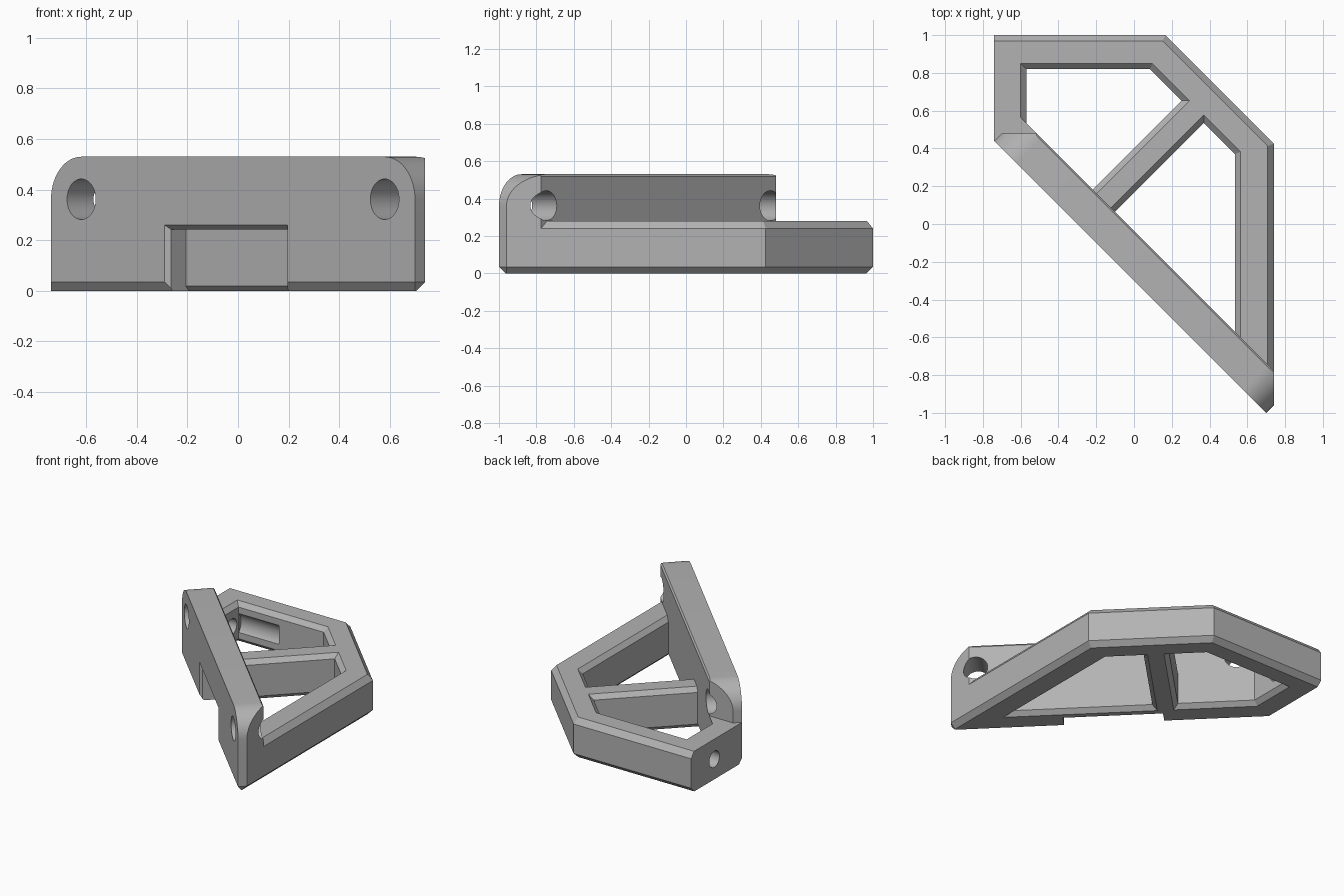
import bpy, bmesh
from math import sin, cos, radians, pi, sqrt
from mathutils import Vector

if "Cube" in bpy.data.objects:
    bpy.data.objects.remove(bpy.data.objects["Cube"], do_unlink=True)

grey = bpy.data.materials.new("plain grey")
grey.use_nodes = True
tone = (0.45, 0.45, 0.45, 1)
grey.diffuse_color = tone
grey.node_tree.nodes["Principled BSDF"].inputs["Base Color"].default_value = tone

# Plate frame: t runs along the diagonal, n from its outer face inward
T = Vector((1, -1, 0)) / sqrt(2)
N = Vector((1, 1, 0)) / sqrt(2)
ORIGIN = T * 0.184 - N * 0.212
THICK = 0.187
HALF = 1.018
HEIGHT = 0.53
ROUND = 0.17


def at(t, n, z):
    return ORIGIN + T * t + N * n + Vector((0, 0, z))


def loft(name, rings, trims=()):
    """Closed solid through matching rings, trimmed by (point, normal) planes."""
    bm = bmesh.new()
    loops = [[bm.verts.new(p) for p in ring] for ring in rings]
    for a, b in zip(loops, loops[1:]):
        for i in range(len(a)):
            j = (i + 1) % len(a)
            bm.faces.new((a[i], a[j], b[j], b[i]))
    bm.faces.new(loops[0][::-1])
    bm.faces.new(loops[-1])
    for point, normal in trims:
        cut = bmesh.ops.bisect_plane(bm, geom=bm.verts[:] + bm.edges[:] + bm.faces[:],
                                     plane_co=point, plane_no=normal, clear_outer=True)
        edges = [g for g in cut["geom_cut"] if isinstance(g, bmesh.types.BMEdge)]
        bmesh.ops.edgeloop_fill(bm, edges=edges)
    bmesh.ops.recalc_face_normals(bm, faces=bm.faces[:])
    mesh = bpy.data.meshes.new(name)
    bm.to_mesh(mesh)
    bm.free()
    mesh.materials.append(grey)
    obj = bpy.data.objects.new(name, mesh)
    bpy.context.collection.objects.link(obj)
    return obj


def outline(sides, z, grow, low):
    """Plan polygon from sides (angle, distance, low share, high share)."""
    lines = [(cos(radians(a)), sin(radians(a)), d + grow * (kl if low else kh))
             for a, d, kl, kh in sides]
    pts = []
    for (a, b, d), (e, f, g) in zip(lines, lines[1:] + lines[:1]):
        det = a * f - b * e
        pts.append(Vector(((d * f - b * g) / det, (a * g - d * e) / det, z)))
    return pts


def circle(place, r, steps=48):
    return [place(r * cos(2 * pi * i / steps), r * sin(2 * pi * i / steps))
            for i in range(steps)]


def combine(target, tool, operation):
    mod = target.modifiers.new(operation.lower(), "BOOLEAN")
    mod.operation = operation
    mod.solver = "EXACT"
    mod.object = tool
    bpy.context.view_layer.objects.active = target
    bpy.ops.object.modifier_apply(modifier=mod.name)
    bpy.data.objects.remove(tool, do_unlink=True)


# Low frame with chamfered outer edges
frame_sides = [(0, 0.74, 1, 1), (45, 0.824, 1, 1), (90, 1, 1, 1),
               (180, 0.74, 0, 0), (225, 0.212, 0.7, 0), (315, 1.202, 0.7, 0)]
bracket = loft("bracket_frame", [outline(frame_sides, 0, -0.035, True),
                                 outline(frame_sides, 0.035, 0, True),
                                 outline(frame_sides, 0.24, 0, False),
                                 outline(frame_sides, 0.28, -0.032, False)])

# Tall diagonal plate with rounded top corners
corner = [(ROUND * (1 - cos(a)), ROUND * (1 - sin(a)))
          for a in (radians(90 * i / 14) for i in range(15))]
profile = [(-HALF, 0.2)] + [(-HALF + u, HEIGHT - v) for u, v in corner]
profile += [(-t, z) for t, z in reversed(profile)]
plate = loft("mounting_plate",
             [[at(t, n, z) for t, z in profile] for n in (0, THICK)],
             [((0.74, 0, 0), (1, 0, 0)), ((0, 0.48, 0), (0, 1, 0)),
              (at(0, THICK, 0.517), N + Vector((0, 0, 0.75)))])
combine(bracket, plate, "UNION")

# Two windows either side of the strut, flared at top and bottom
window_sides = {
    "small_window": [(45, 0.64, 1, 1), (90, 0.82, 1, 1), (180, 0.57, 1, 1),
                     (225, 0.025, 1, 0), (315, -0.283, 1, 1)],
    "large_window": [(0, 0.535, 1, 1), (45, 0.64, 1, 1), (135, 0.117, 1, 1),
                     (225, 0.025, 1, 0)]}
for name, sides in window_sides.items():
    rings = [outline(sides, z, g, z < 0.1)
             for z, g in ((-0.03, 0.06), (0.03, 0), (0.25, 0), (0.31, 0.06))]
    combine(bracket, loft(name, rings), "DIFFERENCE")

# Recess in the outer face of the plate, with a chamfered mouth
rings = []
for n, c in ((-0.03, 0.048), (0.018, 0), (0.1, 0)):
    lo, hi, top = -0.364 - c, 0.286 + c, 0.242 + c
    rings.append([at(lo, n, -0.1), at(hi, n, -0.1), at(hi, n, top), at(lo, n, top)])
combine(bracket, loft("recess", rings), "DIFFERENCE")
rings = [[at(t, 0.08, -0.02), at(t, 0.138, -0.02), at(t, 0.08, 0.038)]
         for t in (-0.364, 0.286)]
combine(bracket, loft("recess_chamfer", rings), "DIFFERENCE")

# Mounting holes through the plate
for side in (-1, 1):
    rings = [circle(lambda u, v: at(side * (HALF - ROUND) + u, n, 0.362 + v), 0.08)
             for n in (-0.1, 0.4)]
    combine(bracket, loft("mounting_hole", rings), "DIFFERENCE")

# Screw bore through the end wall, and its wider clearance inside the window
for start, end, r in ((-0.8, -0.5, 0.056), (-0.568, -0.26, 0.1)):
    rings = [circle(lambda u, v: Vector((x, 0.745 + u, 0.14 + v)), r)
             for x in (start, end)]
    combine(bracket, loft("screw_bore", rings), "DIFFERENCE")

bpy.ops.object.select_all(action="DESELECT")
bracket.select_set(True)
bpy.context.view_layer.objects.active = bracket
bpy.ops.object.shade_smooth_by_angle(angle=radians(25))
